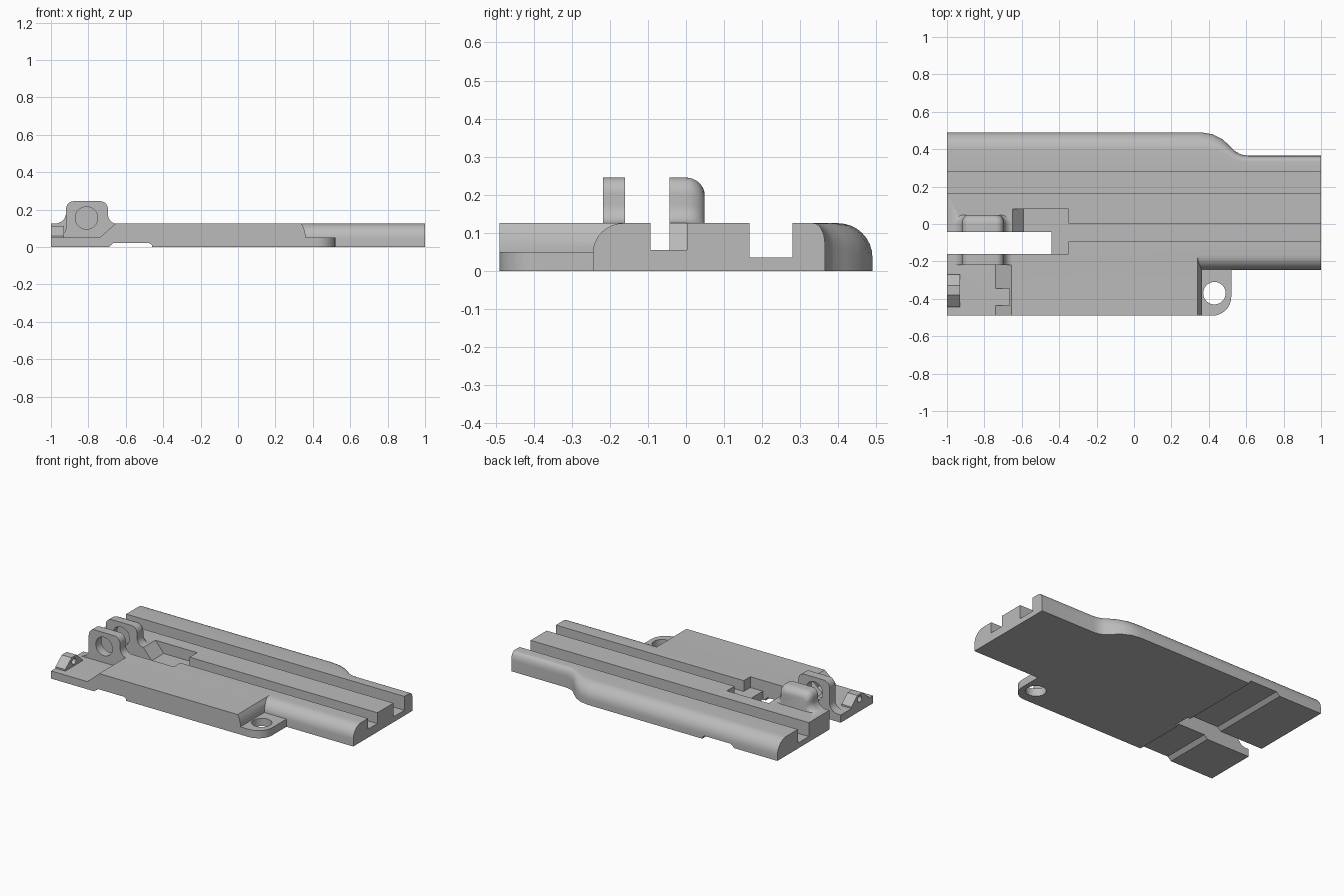
import bpy, bmesh, math
from mathutils import Vector

cube = bpy.data.objects.get("Cube")
if cube:
    bpy.data.objects.remove(cube, do_unlink=True)

mat = bpy.data.materials.new("plain_grey")
mat.use_nodes = True
grey = (0.5, 0.5, 0.5, 1)
mat.diffuse_color = grey
mat.node_tree.nodes["Principled BSDF"].inputs["Base Color"].default_value = grey


def loft(name, rings):
    """Closed solid through rings that share a point count."""
    bm = bmesh.new()
    loops = [[bm.verts.new(p) for p in ring] for ring in rings]
    n = len(loops[0])
    for a, b in zip(loops, loops[1:]):
        for i in range(n):
            j = (i + 1) % n
            bm.faces.new((a[i], a[j], b[j], b[i]))
    bm.faces.new(loops[0])
    bm.faces.new(loops[-1])
    bmesh.ops.recalc_face_normals(bm, faces=bm.faces[:])
    mesh = bpy.data.meshes.new(name)
    bm.to_mesh(mesh)
    bm.free()
    mesh.materials.append(mat)
    obj = bpy.data.objects.new(name, mesh)
    bpy.context.collection.objects.link(obj)
    return obj


def prism(name, pts, axis, lo, hi):
    """Extrude a 2D profile along an axis."""
    def place(p, t):
        return {"x": (t, p[0], p[1]), "y": (p[0], t, p[1]), "z": (p[0], p[1], t)}[axis]
    return loft(name, [[place(p, t) for p in pts] for t in (lo, hi)])


def box(name, x0, x1, y0, y1, z0, z1):
    return prism(name, [(x0, y0), (x1, y0), (x1, y1), (x0, y1)], "z", z0, z1)


def arc(cx, cy, rx, ry, a0, a1, n=8):
    out = []
    for i in range(n + 1):
        a = math.radians(a0 + (a1 - a0) * i / n)
        out.append((cx + rx * math.cos(a), cy + ry * math.sin(a)))
    return out


def disc(cx, cy, r):
    return arc(cx, cy, r, r, 0, 348.75, 31)


def combine(target, tool, operation):
    bpy.context.view_layer.objects.active = target
    mod = target.modifiers.new("combine", "BOOLEAN")
    mod.operation, mod.solver, mod.object = operation, "EXACT", tool
    bpy.ops.object.modifier_apply(modifier=mod.name)
    bpy.data.objects.remove(tool, do_unlink=True)


def add(tool):
    combine(plate, tool, "UNION")


def cut(tool):
    combine(plate, tool, "DIFFERENCE")


TOP = 0.125
LOW = 0.05

# Main rail body: rounded long edges, back edge stepping in towards +x
stations = [(-1, 0.49), (0.36, 0.49), (0.42, 0.48), (0.47, 0.455), (0.51, 0.42),
            (0.54, 0.39), (0.57, 0.372), (0.61, 0.365), (1, 0.365)]
rings = []
for x, back in stations:
    wide = (back - 0.365) / 0.125
    ry, rz = 0.03 + 0.06 * wide, 0.055 + 0.035 * wide
    section = [(-0.245, 0), (back, 0)]
    section += arc(back - ry, TOP - rz, ry, rz, 0, 90)
    section += arc(-0.165, TOP - 0.08, 0.08, 0.08, 90, 180)
    rings.append([(x, y, z) for y, z in section])
plate = loft("base_plate", rings)

# Front deck with a slightly eased end
add(prism("front_deck", [(-1, 0), (0.36, 0), (0.36, 0.07), (0.353, 0.1), (0.34, TOP), (-1, TOP)],
          "y", -0.49, -0.12))

# Mounting lug with rounded corner and bolt hole
lug = [(0.3, -0.2), (0.3, -0.49)] + arc(0.42, -0.39, 0.1, 0.1, -90, 0) + [(0.52, -0.2)]
add(prism("mounting_lug", lug, "z", 0, LOW))
cut(prism("lug_hole", disc(0.43, -0.37, 0.06), "z", -0.1, 0.1))

# Lowered front corner with sloped end and small notch
cut(prism("low_corner", [(-1.1, LOW), (-0.74, LOW), (-0.655, TOP), (-0.655, 0.3), (-1.1, 0.3)],
          "y", -0.6, -0.13))
cut(box("slope_notch", -0.8, -0.665, -0.435, -0.345, LOW, 0.3))


def ear_profile(foot_x, foot_z, base):
    """Hinge ear outline with rounded top and flared feet."""
    right = arc(-0.65, 0.175, 0.045, 0.05, 270, 180)
    top = arc(-0.735, 0.2, 0.04, 0.045, 0, 90) + arc(-0.88, 0.2, 0.04, 0.045, 90, 180)
    r = -0.92 - foot_x
    left = arc(foot_x, foot_z + 0.055, r, 0.055, 0, -90)
    return [(-0.65, base)] + right + top + left + [(foot_x, base)]


# Front ear, flaring down to the lowered corner
add(prism("front_ear", ear_profile(-0.98, LOW, 0.02), "y", -0.218, -0.12))

# Rear ear, rounded off towards the back
profile = ear_profile(-0.98, TOP, 0.1)
rings = [[(x, -0.08, z) for x, z in profile]]
for off, y in arc(0, 0, 0.05, 0.05, 0, 80):
    shrink = 0.05 - off
    rings.append([(-0.81 + (x + 0.81) * (1 - shrink / 0.16), y,
                   0.1 + (z - 0.1) * (1 - shrink / 0.145)) for x, z in profile])
add(loft("rear_ear", rings))

# Pivot hole through the front ear, blind in the rear ear
cut(prism("pivot_hole", disc(-0.81, 0.155, 0.06), "y", -0.3, 0.0))

# Lever pocket with ramp, lever slot and the two long grooves
cut(prism("lever_pocket", [(-0.65, TOP), (-0.59, 0.055), (-0.35, 0.055), (-0.35, 0.3), (-0.65, 0.3)],
          "y", -0.16, 0.08))
cut(box("lever_slot", -1.1, -0.44, -0.16, -0.043, -0.1, 0.4))
cut(box("narrow_groove", -0.4, 1.1, -0.093, 0.002, 0.055, 0.3))
cut(box("wide_groove", -1.1, 1.1, 0.167, 0.28, 0.035, 0.3))

# Shallow relief across the underside
relief = [(-0.69, -0.1), (-0.46, -0.1), (-0.46, 0.01), (-0.475, 0.022), (-0.665, 0.022), (-0.69, 0)]
cut(prism("underside_relief", relief, "y", -0.6, 0.6))

# Small stop block with pin hole at the corner
stop = prism("stop_block", [(-0.445, 0.04), (-0.445, 0.06), (-0.38, 0.112), (-0.33, 0.112),
                            (-0.27, 0.06), (-0.27, 0.04)], "x", -1, -0.93)
combine(stop, prism("pin_hole", disc(-0.355, 0.08, 0.02), "x", -1.1, -0.9), "DIFFERENCE")
add(stop)

bpy.ops.object.select_all(action="DESELECT")
plate.select_set(True)
bpy.context.view_layer.objects.active = plate
bpy.ops.object.shade_smooth_by_angle(angle=math.radians(30))
